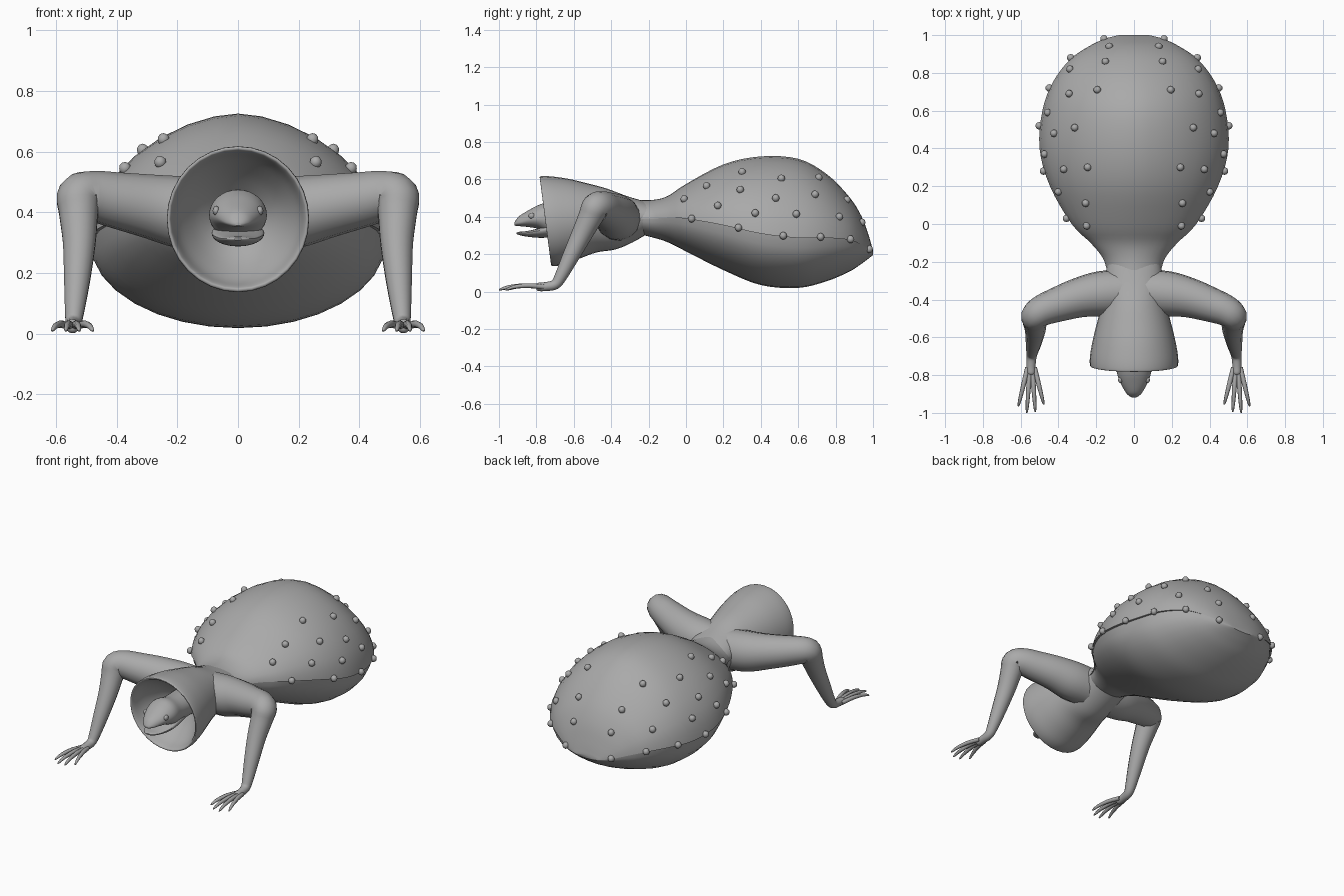
import bpy, bmesh, math
from mathutils import Vector

if "Cube" in bpy.data.objects:
    bpy.data.objects.remove(bpy.data.objects["Cube"])

skin = bpy.data.materials.new("grey skin")
skin.use_nodes = True
grey = (0.4, 0.4, 0.4, 1)
skin.diffuse_color = grey
skin.node_tree.nodes["Principled BSDF"].inputs["Base Color"].default_value = grey


def finish(name, bm, angle=40):
    bmesh.ops.recalc_face_normals(bm, faces=bm.faces)
    mesh = bpy.data.meshes.new(name)
    bm.to_mesh(mesh)
    bm.free()
    mesh.materials.append(skin)
    obj = bpy.data.objects.new(name, mesh)
    bpy.context.collection.objects.link(obj)
    bpy.ops.object.select_all(action='DESELECT')
    obj.select_set(True)
    bpy.context.view_layer.objects.active = obj
    bpy.ops.object.shade_smooth_by_angle(angle=math.radians(angle))
    return obj


def refine(stations, steps=4):
    """Catmull-Rom interpolation of equally long tuples."""
    pts = [stations[0]] + list(stations) + [stations[-1]]
    out = []
    for a, b, c, d in zip(pts, pts[1:], pts[2:], pts[3:]):
        for i in range(steps):
            t = i / steps
            out.append([0.5 * (2*q + (r - p)*t + (2*p - 5*q + 4*r - s)*t*t
                               + (3*q - p - 3*r + s)*t**3)
                        for p, q, r, s in zip(a, b, c, d)])
    out.append(list(stations[-1]))
    return out


def skin_rings(bm, rings):
    loops = [[bm.verts.new(p) for p in ring] for ring in rings]
    n = len(loops[0])
    for a, b in zip(loops, loops[1:]):
        for i in range(n):
            j = (i + 1) % n
            bm.faces.new((a[i], a[j], b[j], b[i]))
    bm.faces.new(loops[0])
    bm.faces.new(loops[-1])


def section(y, half, top, mid, low, power=2, inset=1, tilt=0, n=16):
    """Egg-shaped ring; the lower half may be inset to leave a rim."""
    ring = []
    for upper in (True, False):
        for i in range(n + 1):
            if inset == 1 and i == n:
                continue
            a = math.pi * i / n + (0 if upper else math.pi)
            c, s = math.cos(a), math.sin(a)
            p = power if upper else 2
            x = math.copysign(abs(c) ** (2 / p), c) * half * (1 if upper else inset)
            z = (top - mid) * abs(s) ** (2 / p) if upper else (mid - low) * s
            ring.append((x, y + tilt * z, mid + z))
    return ring


def loft(name, stations, **shape):
    bm = bmesh.new()
    skin_rings(bm, [section(*s, **shape) for s in refine(stations)])
    return finish(name, bm)


def tube(bm, path, sides=14, steps=4):
    """Round limb through (x, y, z, radius) stations."""
    pts = refine(path, steps)
    pos = [Vector(p[:3]) for p in pts]
    rings, side, last = [], None, None
    for i, p in enumerate(pts):
        t = (pos[min(i + 1, len(pos) - 1)] - pos[max(i - 1, 0)]).normalized()
        side = t.orthogonal() if side is None else last.rotation_difference(t) @ side
        side = (side - t * side.dot(t)).normalized()
        last, up = t, t.cross(side)
        rings.append([pos[i] + p[3] * (side * math.cos(a) + up * math.sin(a))
                      for a in (math.tau * k / sides for k in range(sides))])
    skin_rings(bm, rings)


def ball(bm, center, scale):
    made = bmesh.ops.create_icosphere(bm, subdivisions=2, radius=1)["verts"]
    for v in made:
        v.co = Vector(center) + Vector(v.co[k] * scale[k] for k in range(3))


def mirror(obj):
    mod = obj.modifiers.new("mirror", 'MIRROR')
    mod.use_axis = (True, False, False)


# Abdomen: y, half width, top, seam, bottom
abdomen = [
    (-.26, .14, .49, .39, .31), (-.18, .165, .49, .39, .29),
    (-.1, .23, .51, .395, .265), (0, .33, .575, .39, .215),
    (.2, .445, .68, .355, .115), (.4, .5, .723, .31, .035),
    (.6, .485, .71, .287, .02), (.75, .43, .63, .287, .055),
    (.87, .34, .51, .277, .105), (.94, .24, .4, .25, .15),
    (.98, .155, .29, .222, .18), (1, .08, .215, .205, .195)]
POWER = 1.75
loft("abdomen", abdomen, power=POWER, inset=.97)

# Warts: y and height, set out on the shell surface
warts = [
    (.03, 0), (.28, 0), (.52, 0), (.72, 0), (.88, 0), (.98, 0),
    (.17, .46), (.37, .42), (.59, .415), (.82, .4), (.94, .37),
    (-.01, .495), (.29, .545), (.48, .5), (.69, .52), (.86, .49),
    (.11, .565), (.3, .64), (.51, .605), (.71, .61)]
dense = refine(abdomen, 20)
bm = bmesh.new()
for y, z in warts:
    _, half, top, mid, _ = min(dense, key=lambda s: abs(s[0] - y))
    z = max(z, mid + .005)
    rise = min((z - mid) / (top - mid), .97)
    x = half * (1 - rise ** POWER) ** (1 / POWER)
    ball(bm, (x + .005, y, z), (.02, .02, .021))
mirror(finish("warts", bm))

# Thorax flaring into an open hood, lip and hollow inside
loft("thorax_hood", [
    (-.2, .14, .48, .4, .32), (-.3, .155, .51, .4, .265),
    (-.4, .165, .55, .39, .225), (-.5, .19, .578, .39, .21),
    (-.6, .215, .603, .385, .175), (-.69, .232, .616, .38, .143),
    (-.742, .234, .617, .378, .137), (-.752, .228, .61, .378, .145),
    (-.74, .218, .6, .378, .155), (-.68, .195, .575, .38, .18),
    (-.6, .14, .52, .385, .24), (-.54, .08, .46, .385, .31)],
    tilt=-.13)

# Head: skull with upper jaw, and a separate lower jaw
loft("skull", [
    (-.5, .09, .46, .385, .3), (-.66, .085, .46, .385, .3),
    (-.74, .095, .475, .39, .31), (-.79, .09, .462, .39, .335),
    (-.84, .072, .436, .385, .345), (-.89, .045, .405, .37, .35),
    (-.91, .026, .382, .365, .352), (-.918, .01, .367, .362, .356)])
loft("lower_jaw", [
    (-.62, .07, .37, .34, .3), (-.72, .086, .36, .335, .29),
    (-.79, .082, .338, .325, .288), (-.85, .06, .324, .315, .294),
    (-.89, .038, .32, .313, .302), (-.906, .012, .316, .312, .308)])
bm = bmesh.new()
ball(bm, (.072, -.825, .405), (.012, .018, .016))
mirror(finish("eyes", bm))

# Arms: shoulder, elbow, wrist and palm
bm = bmesh.new()
tube(bm, [
    (.06, -.36, .39, .12), (.18, -.37, .4, .12), (.29, -.39, .42, .106),
    (.4, -.425, .44, .093), (.48, -.455, .455, .083), (.523, -.485, .45, .075),
    (.525, -.51, .4, .066), (.523, -.56, .3, .055), (.53, -.62, .18, .044),
    (.538, -.67, .08, .033), (.542, -.7, .038, .027),
    (.545, -.75, .027, .024), (.545, -.79, .025, .022), (.545, -.8, .025, .01)])

# Four fingers fanned from the palm
for spread, reach in ((-1.5, .955), (-.5, .995), (.5, 1), (1.5, .965)):
    root, tip = .545 + spread * .012, .545 + spread * .045
    span = reach - .76
    tube(bm, [(root + (tip - root) * t, -.76 - span * t, z, r) for t, z, r in
              ((0, .025, .013), (.4, .032, .0125), (.75, .026, .01),
               (.93, .015, .007), (1, .009, .003))], sides=8, steps=3)
mirror(finish("arms", bm, 60))
